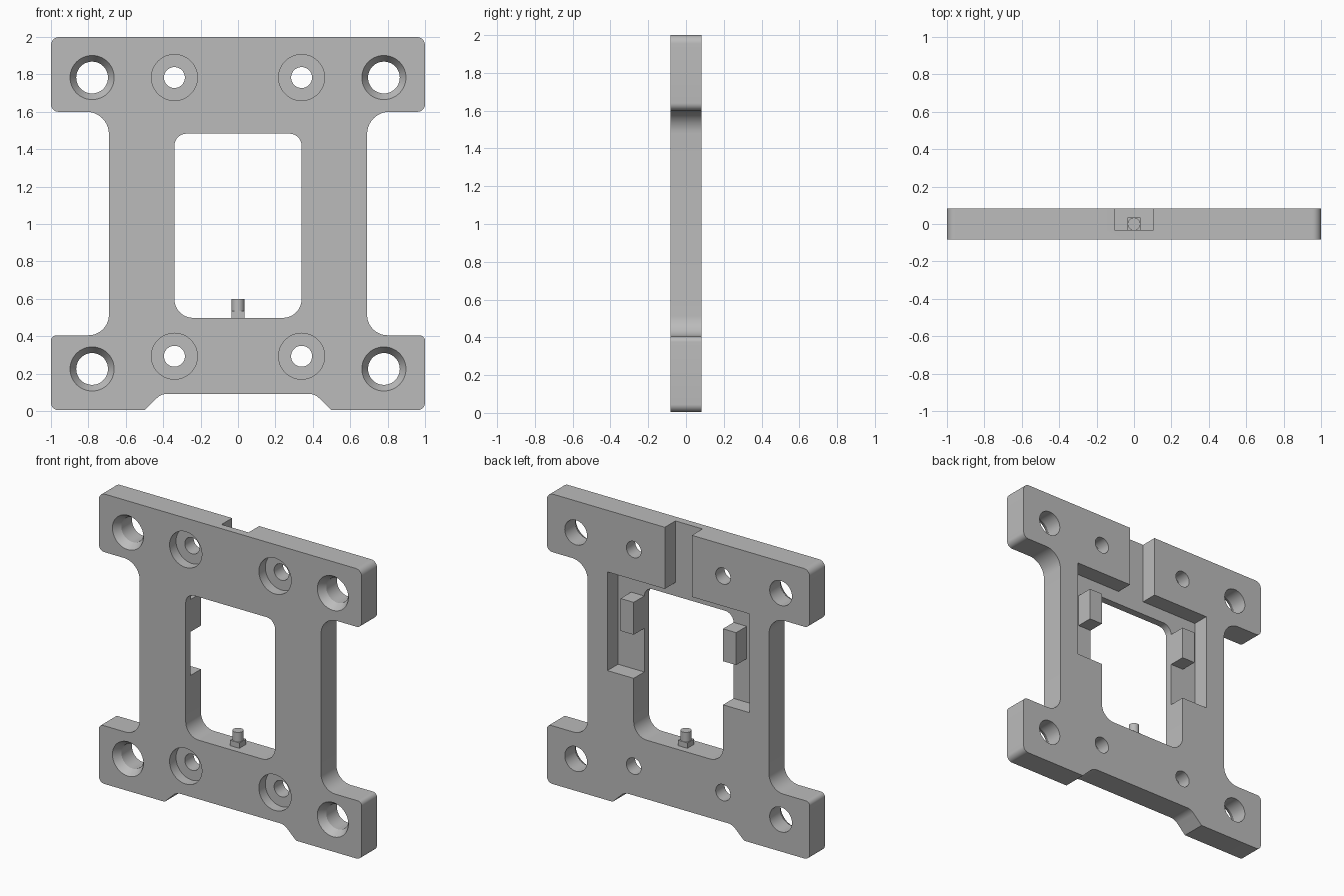
import bpy, bmesh, math
from mathutils import Vector

cube = bpy.data.objects.get("Cube")
if cube:
    bpy.data.objects.remove(cube, do_unlink=True)

FRONT, BACK, FLOOR = -0.083, 0.083, -0.032

grey = bpy.data.materials.new("plain grey")
grey.use_nodes = True
colour = (0.5, 0.5, 0.5, 1)
grey.diffuse_color = colour
grey.node_tree.nodes["Principled BSDF"].inputs["Base Color"].default_value = colour


def rounded(corners, steps=10):
    """Round each (x, z, radius) corner of a polygon with a tangent arc."""
    pts = []
    for i, (x, z, r) in enumerate(corners):
        c = Vector((x, z))
        if r == 0:
            pts.append(c)
            continue
        a = (Vector(corners[i - 1][:2]) - c).normalized()
        b = (Vector(corners[(i + 1) % len(corners)][:2]) - c).normalized()
        half = a.angle(b) / 2
        centre = c + (a + b).normalized() * r / math.sin(half)
        start = c + a * r / math.tan(half) - centre
        end = c + b * r / math.tan(half) - centre
        sweep = math.pi - 2 * half
        for k in range(steps + 1):
            t = k / steps
            pts.append(centre + (start * math.sin((1 - t) * sweep)
                                 + end * math.sin(t * sweep)) / math.sin(sweep))
    return pts


def finish(name, bm):
    bmesh.ops.recalc_face_normals(bm, faces=bm.faces[:])
    mesh = bpy.data.meshes.new(name)
    bm.to_mesh(mesh)
    bm.free()
    mesh.materials.append(grey)
    obj = bpy.data.objects.new(name, mesh)
    bpy.context.collection.objects.link(obj)
    return obj


def prism(name, pts, y0, y1):
    bm = bmesh.new()
    face = bm.faces.new([bm.verts.new((p[0], y0, p[1])) for p in pts])
    out = bmesh.ops.extrude_face_region(bm, geom=[face])
    verts = [v for v in out["geom"] if isinstance(v, bmesh.types.BMVert)]
    bmesh.ops.translate(bm, verts=verts, vec=(0, y1 - y0, 0))
    return finish(name, bm)


def box(name, x0, x1, y0, y1, z0, z1):
    return prism(name, [(x0, z0), (x1, z0), (x1, z1), (x0, z1)], y0, y1)


def turned(name, x, z, profile, sides=48):
    """Closed solid turned about a y axis from (radius, y) steps."""
    bm = bmesh.new()
    rings = [[bm.verts.new((x + r * math.cos(math.tau * k / sides), y,
                            z + r * math.sin(math.tau * k / sides)))
              for k in range(sides)] for r, y in profile]
    for lo, hi in zip(rings, rings[1:]):
        for k in range(sides):
            n = (k + 1) % sides
            bm.faces.new((lo[k], lo[n], hi[n], hi[k]))
    bm.faces.new(rings[0])
    bm.faces.new(rings[-1])
    return finish(name, bm)


def cut(target, cutter):
    cutter.hide_render = True
    mod = target.modifiers.new("cut", 'BOOLEAN')
    mod.operation, mod.solver, mod.object = 'DIFFERENCE', 'EXACT', cutter
    bpy.context.view_layer.objects.active = target
    bpy.ops.object.modifier_apply(modifier=mod.name)
    bpy.data.objects.remove(cutter, do_unlink=True)


def smooth(obj):
    bpy.ops.object.select_all(action='DESELECT')
    obj.select_set(True)
    bpy.context.view_layer.objects.active = obj
    bpy.ops.object.shade_smooth_by_angle(angle=math.radians(25))


# Plate outline: wide feet top and bottom, narrow waist, relieved lower edge
right_side = [(0.41, 0.092, 0.08), (0.5, 0.005, 0), (1, 0.005, 0.04),
              (1, 0.405, 0.03), (0.69, 0.405, 0.11), (0.69, 1.6, 0.12),
              (1, 1.6, 0.04), (1, 2, 0.045)]
left_side = [(-x, z, r) for x, z, r in reversed(right_side)]
plate = prism("mounting_plate", rounded(right_side + left_side), FRONT, BACK)

# Central window
cut(plate, prism("window_cutter", rounded(
    [(-0.34, 0.498, 0.1), (0.34, 0.498, 0.1),
     (0.34, 1.483, 0.065), (-0.34, 1.483, 0.065)]), -0.2, 0.2))

# Stepped pocket in the back: wide recess with a channel up to the top edge
cut(plate, prism("pocket_cutter",
                 [(-0.54, 0.897), (0.54, 0.897), (0.54, 1.576), (0.103, 1.576),
                  (0.103, 2.1), (-0.103, 2.1), (-0.103, 1.576), (-0.54, 1.576)],
                 FLOOR, 0.2))

# Countersunk corner holes and counterbored inner holes
for side in (-1, 1):
    for z in (0.225, 1.783):
        cut(plate, turned("corner_hole_cutter", side * 0.78, z,
                          [(0.118, -0.2), (0.118, FRONT), (0.085, FRONT + 0.05), (0.085, 0.2)]))
    for z in (0.293, 1.783):
        cut(plate, turned("inner_hole_cutter", side * 0.34, z,
                          [(0.123, -0.2), (0.123, FRONT + 0.07),
                           (0.056, FRONT + 0.07), (0.056, 0.2)]))
smooth(plate)

# Tabs standing on the recess floor beside the window
for name, side in (("left_tab", 1), ("right_tab", -1)):
    x0, x1 = sorted((side * 0.34, side * 0.44))
    box(name, x0, x1, FLOOR - 0.01, BACK, 1.197, 1.42)

# Locating pin on the window sill
box("pin_base", -0.036, 0.036, -0.036, 0.036, 0.49, 0.535)
bm = bmesh.new()
bmesh.ops.create_cone(bm, cap_ends=True, segments=32, radius1=0.034, radius2=0.034, depth=0.08)
bmesh.ops.translate(bm, verts=bm.verts[:], vec=(0, 0, 0.56))
smooth(finish("locating_pin", bm))
